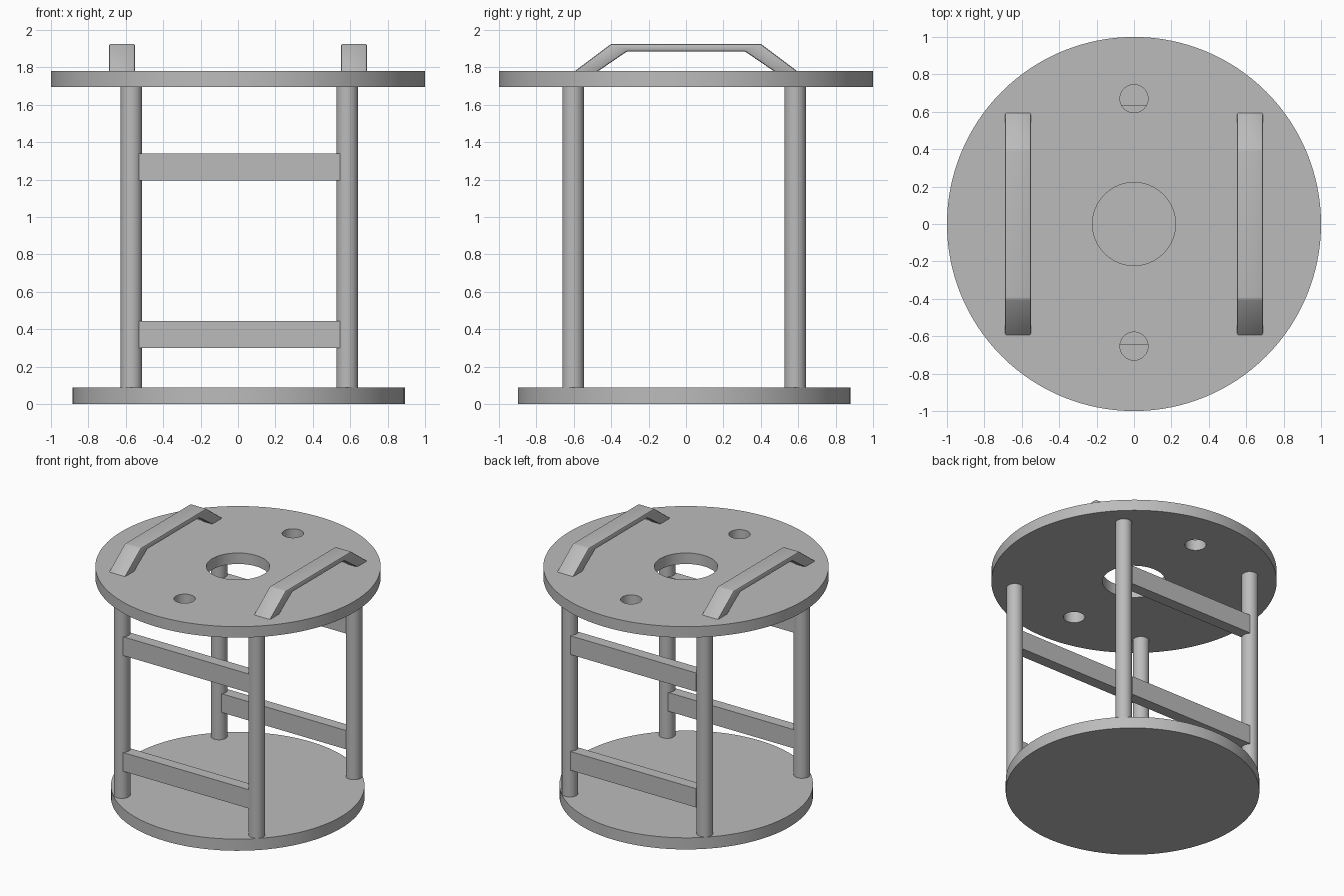
import bpy, bmesh, math
from mathutils import Matrix

cube = bpy.data.objects.get("Cube")
if cube:
    bpy.data.objects.remove(cube, do_unlink=True)

GREY = (0.5, 0.5, 0.5, 1.0)
grey = bpy.data.materials.new("plain_grey")
grey.use_nodes = True
grey.diffuse_color = GREY
grey.node_tree.nodes["Principled BSDF"].inputs["Base Color"].default_value = GREY


def finish(name, bm):
    """Turn a bmesh into a named grey object."""
    bmesh.ops.recalc_face_normals(bm, faces=bm.faces)
    mesh = bpy.data.meshes.new(name)
    bm.to_mesh(mesh)
    bm.free()
    mesh.materials.append(grey)
    obj = bpy.data.objects.new(name, mesh)
    bpy.context.collection.objects.link(obj)
    return obj


def select(obj):
    bpy.ops.object.select_all(action='DESELECT')
    obj.select_set(True)
    bpy.context.view_layer.objects.active = obj


def smooth(obj):
    select(obj)
    bpy.ops.object.shade_smooth_by_angle(angle=math.radians(30))


def cylinder(name, x, y, radius, z0, z1, sides=64):
    bm = bmesh.new()
    bmesh.ops.create_cone(bm, cap_ends=True, segments=sides, radius1=radius,
                          radius2=radius, depth=z1 - z0,
                          matrix=Matrix.Translation((x, y, (z0 + z1) / 2)))
    return finish(name, bm)


def box(name, lo, hi):
    bm = bmesh.new()
    bmesh.ops.create_cube(bm, size=1)
    for v in bm.verts:
        v.co = [lo[i] if v.co[i] < 0 else hi[i] for i in range(3)]
    return finish(name, bm)


# Round plates
smooth(cylinder("base_plate", 0.005, -0.01, 0.889, 0, 0.09, 96))
top = cylinder("top_plate", 0, 0, 1.0, 1.695, 1.78, 128)

# Centre opening and two small holes through the top plate
for x, y, radius in ((0, 0, 0.222), (0, 0.67, 0.075), (0, -0.653, 0.075)):
    cutter = cylinder("hole_cutter", x, y, radius, 1.6, 1.9)
    cutter.hide_render = True
    cut = top.modifiers.new("hole", 'BOOLEAN')
    cut.operation = 'DIFFERENCE'
    cut.solver = 'EXACT'
    cut.object = cutter
    select(top)
    bpy.ops.object.modifier_apply(modifier=cut.name)
    bpy.data.objects.remove(cutter, do_unlink=True)
smooth(top)

# Four posts
for side, x in (("right", -0.57), ("left", 0.584)):
    for end, y in (("front", -0.603), ("back", 0.584)):
        smooth(cylinder(f"{end}_{side}_post", x, y, 0.058, 0.08, 1.70, 32))

# Flat rails between the posts, front and back
for end, y0, y1 in (("front", -0.646, -0.56), ("back", 0.549, 0.635)):
    for level, z0 in (("lower", 0.30), ("upper", 1.195)):
        box(f"{end}_{level}_rail", (-0.53, y0, z0), (0.545, y1, z0 + 0.145))

# Grab handles: half profile mirrored in y, swept across x, edges softened
outer = [(0.608, 1.77), (0.40, 1.926)]
inner = [(0.315, 1.886), (0.485, 1.77)]
profile = (outer + [(-y, z) for y, z in reversed(outer)]
           + [(-y, z) for y, z in reversed(inner)] + inner)
for side, x in (("right", -0.62), ("left", 0.62)):
    bm = bmesh.new()
    face = bm.faces.new([bm.verts.new((x - 0.07, y, z)) for y, z in profile])
    swept = bmesh.ops.extrude_face_region(bm, geom=[face])["geom"]
    bmesh.ops.translate(bm, vec=(0.14, 0, 0),
                        verts=[g for g in swept if isinstance(g, bmesh.types.BMVert)])
    handle = finish(f"{side}_handle", bm)
    soft = handle.modifiers.new("soft_edges", 'BEVEL')
    soft.width = 0.01
    soft.segments = 2
    select(handle)
    bpy.ops.object.modifier_apply(modifier=soft.name)
    smooth(handle)
